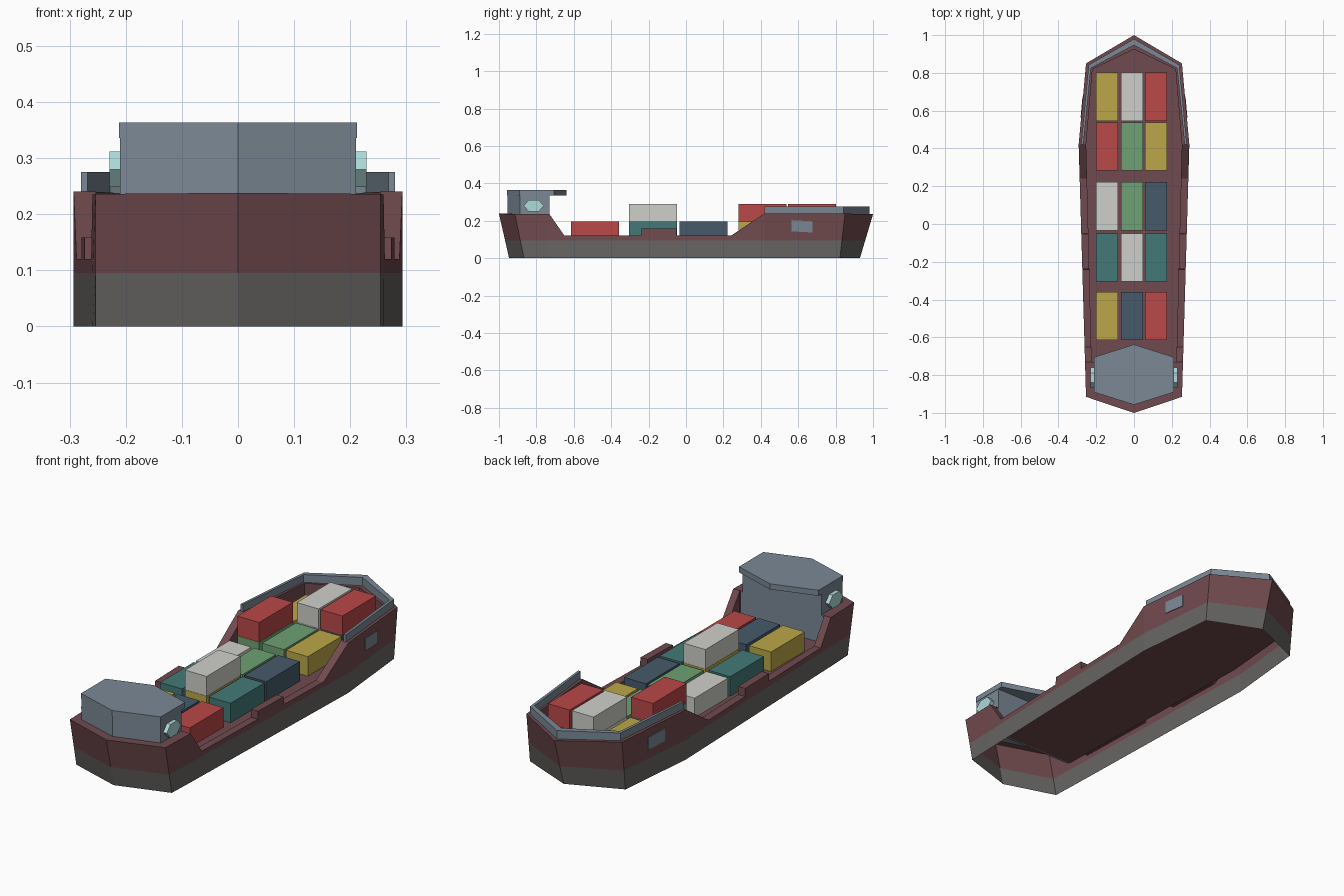
import bpy, bmesh

if "Cube" in bpy.data.objects:
    bpy.data.objects.remove(bpy.data.objects["Cube"])


def material(name, hexcol):
    def lin(c):
        return c / 12.92 if c <= 0.04045 else ((c + 0.055) / 1.055) ** 2.4
    m = bpy.data.materials.new(name)
    m.diffuse_color = [lin(int(hexcol[i:i + 2], 16) / 255) for i in (0, 2, 4)] + [1]
    m.use_nodes = True
    m.node_tree.nodes["Principled BSDF"].inputs["Base Color"].default_value = m.diffuse_color
    return m


M = {n: material(n, h) for n, h in {
    "hull_grey": "676563", "maroon": "704a4e", "slate": "7b8995", "red": "ba4848",
    "white": "cfd0ca", "yellow": "bca748", "green": "6fa174", "teal": "427a78",
    "navy": "465a6a", "window_cyan": "aedbd9"}.items()}


def make(name, verts, faces, mats, idx=None, recalc=True):
    me = bpy.data.meshes.new(name)
    me.from_pydata(verts, [], faces)
    for m in mats:
        me.materials.append(M[m])
    if idx:
        for p, i in zip(me.polygons, idx):
            p.material_index = i
    if recalc:
        bm = bmesh.new()
        bm.from_mesh(me)
        bmesh.ops.recalc_face_normals(bm, faces=bm.faces)
        bm.to_mesh(me)
        bm.free()
    ob = bpy.data.objects.new(name, me)
    bpy.context.collection.objects.link(ob)
    return ob


def prism(name, low, high, mat):
    """Closed solid between two matching loops of 3D points."""
    n = len(low)
    faces = [list(range(n))[::-1], list(range(n, 2 * n))]
    faces += [(i, (i + 1) % n, (i + 1) % n + n, i + n) for i in range(n)]
    return make(name, list(low) + list(high), faces, [mat])


def box(name, x0, x1, y0, y1, z0, z1, mat):
    plan = [(x0, y0), (x1, y0), (x1, y1), (x0, y1)]
    return prism(name, [(x, y, z0) for x, y in plan], [(x, y, z1) for x, y in plan], mat)


def half_width(y):
    if y <= 0.42:
        return 0.254 + 0.039 * (y + 0.915) / 1.335
    return 0.293 - 0.039 * (y - 0.42) / 0.43


# Hull stations: x, y, rim height, y at the keel, y of the inner rim
DECK, WATER = 0.1, 0.095
side = [(-0.73, 0.235), (-0.65, 0.12), (-0.24, 0.12), (-0.238, 0.158), (-0.052, 0.158),
        (-0.05, 0.12), (0.24, 0.12), (0.42, 0.24)]
right = [(0.254, -0.915, 0.236, -0.866, -0.885)]
right += [(half_width(y), y, z, y, y) for y, z in side]
right += [(0.254, 0.85, 0.238, 0.823, 0.82)]
ring = [(0, -1, 0.238, -0.946, -0.95)] + right + [(0, 1, 0.235, 0.93, 0.925)]
ring += [(-s[0],) + s[1:] for s in reversed(right)]
n = len(ring)
verts = []
for x, y, z, yk, yi in ring:
    xi = x * 0.865
    verts += [(x, yk, 0), (x, yk + (y - yk) * WATER / z, WATER), (x, y, z),
              (xi, yi, z), (xi, yi, DECK)]
faces, idx = [], []
for i in range(n):
    j = (i + 1) % n
    aft = min(ring[i][1], ring[j][1]) < -0.74
    for k in range(3 if aft else 4):
        faces.append((i * 5 + k, j * 5 + k, j * 5 + k + 1, i * 5 + k + 1))
        idx.append(0 if k == 0 else 1)
# Cargo deck and raised stern deck; the underside stays open
faces.append([i * 5 + 4 for i in range(n) if ring[i][1] > -0.74])
faces.append([i * 5 + 3 for i in (n - 2, n - 1, 0, 1, 2)])
idx += [1, 1]
make("hull", verts, faces, ["hull_grey", "maroon"], idx, recalc=False)

# Bow railing
outer = [(0.28, 0.42), (0.24, 0.842), (0, 0.98)]
inner = [(0.268, 0.42), (0.228, 0.825), (0, 0.947)]


def mirrored(pts):
    return pts + [(-x, y) for x, y in reversed(pts[:-1])]


po, pi = mirrored(outer), mirrored(inner)
rv = [(x, y, z) for p in (po, pi) for z in (0.235, 0.275) for x, y in p]
rf = []
for i in range(4):
    loops = (0, 5, 15, 10)
    for a, b in zip(loops, loops[1:] + loops[:1]):
        rf.append((a + i, a + i + 1, b + i + 1, b + i))
rf += [(0, 5, 15, 10), (4, 9, 19, 14)]
make("bow_railing", rv, rf, ["slate"])

# Bridge: body, bulkhead below it, overhanging roof
body = [(0, -0.955), (0.21, -0.888), (0.21, -0.73), (-0.21, -0.73), (-0.21, -0.888)]
roof = [(0, -0.957), (0.212, -0.89), (0.212, -0.705), (0, -0.638), (-0.212, -0.705), (-0.212, -0.89)]
prism("bridge_body", [(x, y, 0.23) for x, y in body], [(x, y, 0.336) for x, y in body], "slate")
prism("bridge_roof", [(x, y, 0.336) for x, y in roof], [(x, y, 0.363) for x, y in roof], "slate")
box("bridge_bulkhead", -0.22, 0.22, -0.74, -0.73, DECK, 0.232, "slate")

for s, tag in ((1, "right"), (-1, "left")):
    # Six-sided bridge windows
    hexa = [(-0.868, 0.28), (-0.84, 0.248), (-0.788, 0.248), (-0.76, 0.28), (-0.788, 0.312), (-0.84, 0.312)]
    prism("bridge_window_" + tag, [(s * 0.2, y, z) for y, z in hexa],
          [(s * 0.229, y, z) for y, z in hexa], "window_cyan")
    # Hull ports near the bow
    port = [(0.565, 0.143), (0.675, 0.137), (0.675, 0.197), (0.565, 0.203)]
    prism("hull_port_" + tag, [(s * (half_width(y) - 0.005), y, z) for y, z in port],
          [(s * (half_width(y) + 0.003), y, z) for y, z in port], "slate")

# Containers: per row the left, middle and right stack, listed from the bottom up
cols = (-0.143, -0.011, 0.116)
rows = {
    0.673: (["yellow"], ["white", "white"], ["teal", "red"]),
    0.410: (["green", "red"], ["green"], ["yellow"]),
    0.094: (["white"], ["green"], ["navy"]),
    -0.177: (["teal"], ["yellow", "white"], ["teal"]),
    -0.487: (["yellow"], ["navy"], ["red"]),
}
for r, (y, stacks) in enumerate(rows.items()):
    for c, stack in enumerate(stacks):
        for t, col in enumerate(stack):
            z = DECK + 0.001 + t * 0.095
            box(f"container_{r}_{c}_{t}", cols[c] - 0.058, cols[c] + 0.058,
                y - 0.128, y + 0.128, z, z + 0.094, col)
